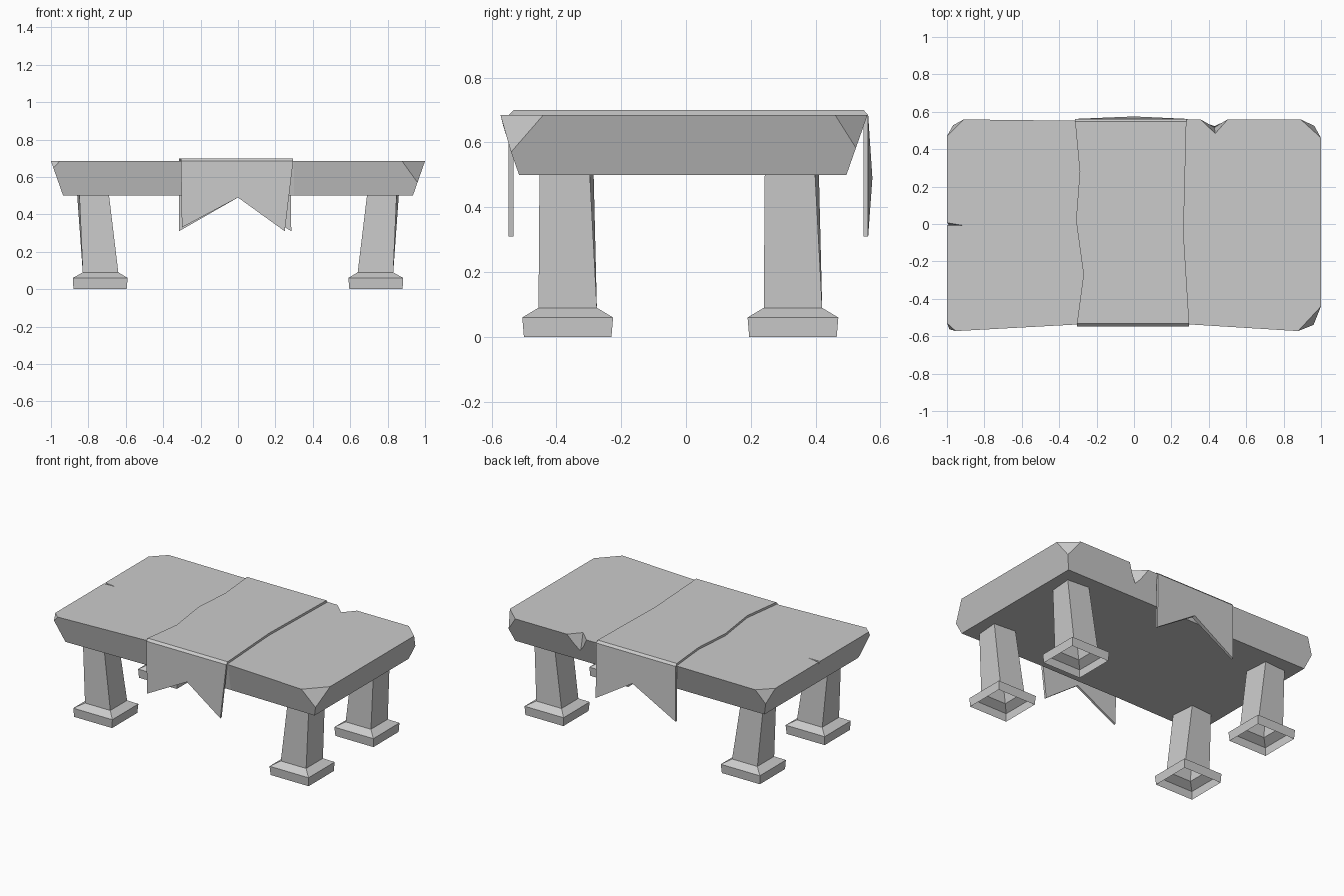
import bpy
import bmesh
from mathutils import Vector

cube = bpy.data.objects.get("Cube")
if cube:
    bpy.data.objects.remove(cube, do_unlink=True)

# One stone colour for everything
STONE = (0.6, 0.6, 0.6, 1.0)
stone = bpy.data.materials.new("grey stone")
stone.use_nodes = True
stone.diffuse_color = STONE
stone.node_tree.nodes["Principled BSDF"].inputs["Base Color"].default_value = STONE


def make_object(name, bm):
    bmesh.ops.recalc_face_normals(bm, faces=bm.faces[:])
    mesh = bpy.data.meshes.new(name)
    bm.to_mesh(mesh)
    bm.free()
    mesh.materials.append(stone)
    obj = bpy.data.objects.new(name, mesh)
    bpy.context.collection.objects.link(obj)
    return obj


def loft(rings, caps=True):
    """Join rings of equal length with quads, optionally capping both ends."""
    bm = bmesh.new()
    loops = [[bm.verts.new(p) for p in ring] for ring in rings]
    n = len(loops[0])
    for a, b in zip(loops, loops[1:]):
        for i in range(n):
            j = (i + 1) % n
            bm.faces.new((a[i], a[j], b[j], b[i]))
    if caps:
        bm.faces.new(loops[0][::-1])
        bm.faces.new(loops[-1])
    return bm


def at_z(points, z):
    return [(x, y, z) for x, y in points]


# Table slab: sloping sides, slightly waisted front
TOP, BOTTOM = 0.685, 0.5
upper = [(-1, -0.575), (-0.3, -0.537), (0.3, -0.537), (1, -0.58),
         (1, 0.56), (0.3, 0.56), (-0.3, 0.552), (-1, 0.56)]
lower = [(-0.935, -0.515), (-0.3, -0.505), (0.3, -0.505), (0.935, -0.515),
         (0.935, 0.495), (0.3, 0.495), (-0.3, 0.495), (-0.935, 0.495)]
bm = loft([at_z(lower, BOTTOM), at_z(upper, TOP)])

# Chipped corners: outline index, top cut on the end, top cut on the side, depth
for index, end_y, side_x, depth in ((0, -0.53, -0.95, 0.2), (3, -0.44, 0.87, 0.62),
                                    (4, 0.46, 0.89, 0.55), (7, 0.47, -0.91, 0.5)):
    corner = Vector((*upper[index], TOP))
    foot = Vector((*lower[index], BOTTOM))
    on_end = Vector((corner.x, end_y, TOP))
    on_side = Vector((side_x, corner.y, TOP))
    on_edge = corner.lerp(foot, depth)
    normal = (on_side - on_end).cross(on_edge - on_end).normalized()
    if normal.dot(corner - on_end) < 0:
        normal.negate()
    cut = bmesh.ops.bisect_plane(bm, geom=bm.verts[:] + bm.edges[:] + bm.faces[:],
                                 plane_co=on_end, plane_no=normal, clear_outer=True)
    edges = [e for e in cut["geom_cut"] if isinstance(e, bmesh.types.BMEdge)]
    bmesh.ops.edgeloop_fill(bm, edges=edges)
slab = make_object("table_slab", bm)

# Chip in the back edge and crack in the right end
chips = {
    "chip_cutter": [(0.335, 0.575, 0.7), (0.435, 0.48, 0.7), (0.515, 0.57, 0.7),
                    (0.43, 0.62, 0.7), (0.43, 0.515, 0.57)],
    "crack_cutter": [(-1.02, 0.015, 0.7), (-1.02, -0.012, 0.7),
                     (-0.87, -0.011, 0.7), (-1.02, 0, 0.65)],
}
for name, points in chips.items():
    bm = bmesh.new()
    bmesh.ops.convex_hull(bm, input=[bm.verts.new(p) for p in points])
    cutter = make_object(name, bm)
    cutter.hide_render = True
    cutter.hide_set(True)
    mod = slab.modifiers.new(name, "BOOLEAN")
    mod.operation = "DIFFERENCE"
    mod.solver = "EXACT"
    mod.object = cutter
bpy.context.view_layer.objects.active = slab
slab.select_set(True)
for name in chips:
    bpy.ops.object.modifier_apply(modifier=name)
    bpy.data.objects.remove(bpy.data.objects[name], do_unlink=True)

# Runner across the slab with uneven edges
runner = [(-0.305, -0.532), (0.295, -0.532), (0.265, -0.05), (0.28, 0.548),
          (-0.315, 0.548), (-0.29, 0.28), (-0.31, 0.02), (-0.27, -0.27)]
make_object("runner_top", loft([at_z(runner, TOP - 0.005), at_z(runner, 0.7)]))


def hanging_end(name, outline, inner_y, outer_y, bulge):
    """Swallow-tailed panel; the outer top edge is lowered as a bevel."""
    inner = [(x, inner_y, z) for x, z in outline]
    outer = [(x, outer_y, min(z, TOP)) for x, z in outline]
    x, y, z = outer[3]
    outer[3] = (x, y + bulge, z)
    make_object(name, loft([inner, outer]))


hanging_end("runner_front_end",
            [(0.295, 0.7), (-0.305, 0.7), (-0.3, 0.33), (0, 0.49), (0.25, 0.31)],
            -0.532, -0.547, 0)
hanging_end("runner_back_end",
            [(0.28, 0.7), (-0.315, 0.7), (-0.315, 0.31), (0, 0.49), (0.285, 0.31)],
            0.548, 0.562, 0.013)


# Legs: hollow, tapered and leaning, on flared feet
def leg_ring(side, shift, z, x_out, x_in, y0, y1, skew=0.0):
    corners = [(x_out, y0), (x_in, y0), (x_in + skew, y1), (x_out + skew, y1 - skew)]
    return [(side * x, y + shift, z) for x, y in corners]


for side, side_name in ((1, "left"), (-1, "right")):
    for shift, end_name in ((0, "front"), (0.695, "back")):
        rings = [leg_ring(side, shift, 0.0, 0.88, 0.595, -0.5, -0.23),
                 leg_ring(side, shift, 0.06, 0.883, 0.59, -0.505, -0.225),
                 leg_ring(side, shift, 0.09, 0.83, 0.64, -0.455, -0.275),
                 leg_ring(side, shift, 0.505, 0.848, 0.69, -0.452, -0.285, 0.012)]
        make_object(f"{end_name}_{side_name}_leg", loft(rings, caps=False))
